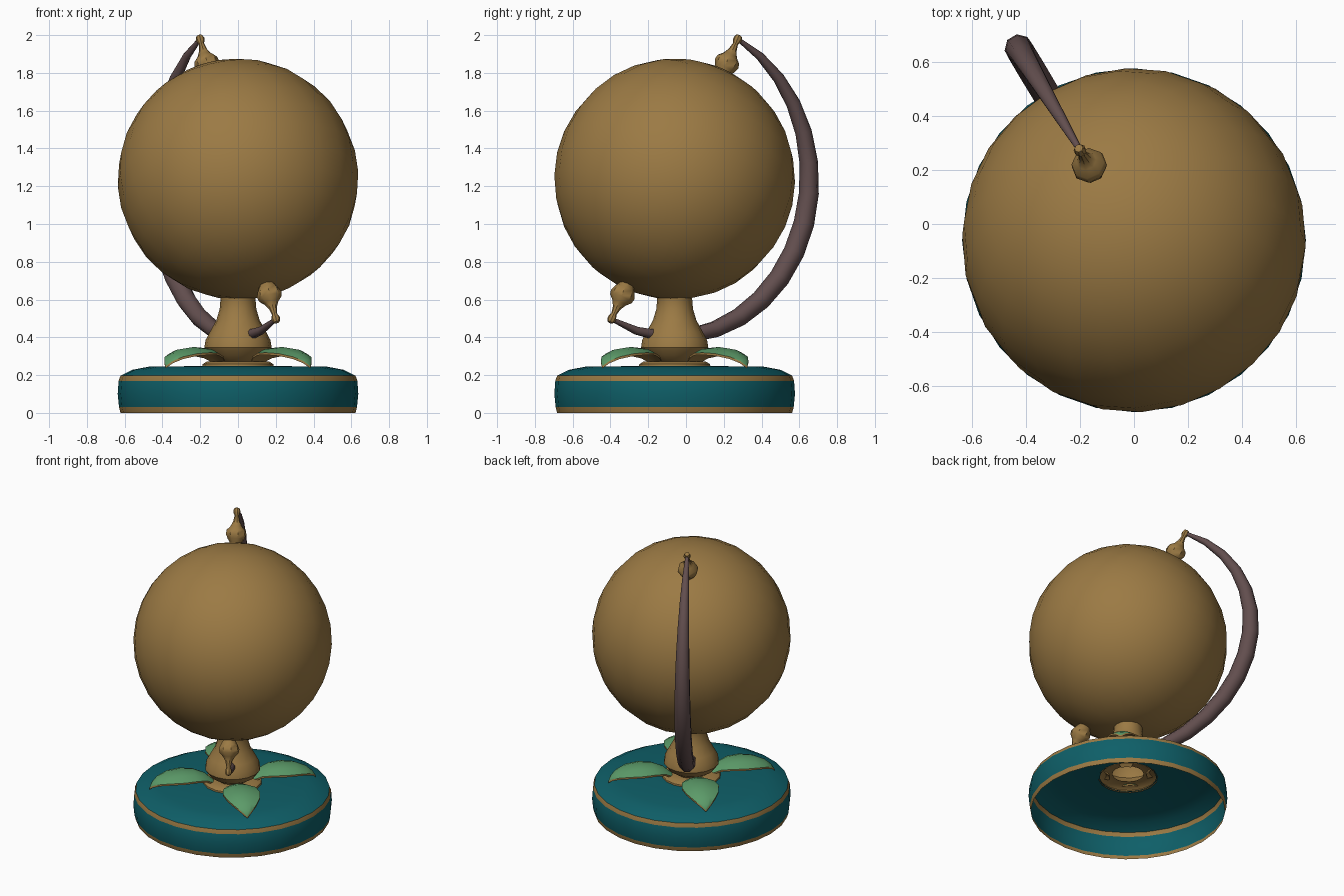
import bpy, bmesh, math
from mathutils import Vector, Matrix

if "Cube" in bpy.data.objects:
    bpy.data.objects.remove(bpy.data.objects["Cube"])


def mat(name, rgb):
    m = bpy.data.materials.new(name)
    m.diffuse_color = (*rgb, 1)
    m.use_nodes = True
    m.node_tree.nodes["Principled BSDF"].inputs["Base Color"].default_value = m.diffuse_color
    return m


GOLD = mat("antique gold", (0.33, 0.195, 0.058))
TEAL = mat("deep teal", (0.0045, 0.114, 0.138))
GREEN = mat("leaf green", (0.107, 0.328, 0.141))
BROWN = mat("dark plum brown", (0.122, 0.076, 0.076))

# Shared layout: globe centre, tilted axis A and the arm's sideways direction B
CY = -0.06
C = Vector((0, CY, 1.238))
TILT, TURN = math.radians(27.7), math.radians(31)
U = Vector((-math.sin(TURN), math.cos(TURN), 0))
Z = Vector((0, 0, 1))
A = U * math.sin(TILT) + Z * math.cos(TILT)
B = U * math.cos(TILT) - Z * math.sin(TILT)
AXIS_ROT = Z.rotation_difference(A).to_matrix().to_4x4()
R = 0.838


def finish(bm, name, mats, angle=40, recalc=True):
    bmesh.ops.remove_doubles(bm, verts=bm.verts, dist=1e-5)
    if recalc:
        bmesh.ops.recalc_face_normals(bm, faces=bm.faces)
    me = bpy.data.meshes.new(name)
    bm.to_mesh(me)
    bm.free()
    for m in mats:
        me.materials.append(m)
    ob = bpy.data.objects.new(name, me)
    bpy.context.collection.objects.link(ob)
    bpy.ops.object.select_all(action='DESELECT')
    ob.select_set(True)
    bpy.context.view_layer.objects.active = ob
    bpy.ops.object.shade_smooth_by_angle(angle=math.radians(angle))
    return ob


def skin(bm, rings, closed=True, bands=None):
    """Bridge rows of points; bands gives a material index per row."""
    rows = [[bm.verts.new(p) for p in ring] for ring in rings]
    n = len(rows[0])
    for i in range(len(rows) - 1):
        for j in range(n if closed else n - 1):
            k = (j + 1) % n
            f = bm.faces.new((rows[i][j], rows[i][k], rows[i + 1][k], rows[i + 1][j]))
            f.material_index = bands[i] if bands else 0
    return rows


def lathe(name, profile, sides, mats, matrix, bands=None, angle=40):
    bm = bmesh.new()
    skin(bm, [[matrix @ Vector((r * math.cos(2 * math.pi * j / sides),
                                r * math.sin(2 * math.pi * j / sides), z))
               for j in range(sides)] for r, z in profile], bands=bands)
    bmesh.ops.dissolve_degenerate(bm, dist=1e-6, edges=bm.edges)
    return finish(bm, name, mats, angle, recalc=False)


UPRIGHT = Matrix.Translation((0, CY, 0))

# Hollow base, open underneath, with two gold bands
lathe("base", [(0.622, 0), (0.63, 0.03), (0.637, 0.10), (0.632, 0.17), (0.622, 0.197),
               (0.56, 0.228), (0.47, 0.245), (0.18, 0.248)],
      28, [TEAL, GOLD], UPRIGHT, bands=[1, 0, 0, 1, 0, 0, 0])

# Foot ring and vase-shaped stem
lathe("stem", [(0.19, 0.242), (0.187, 0.258), (0.165, 0.272), (0.10, 0.272), (0.15, 0.305),
               (0.178, 0.345), (0.172, 0.385), (0.148, 0.43), (0.115, 0.49),
               (0.097, 0.55), (0.092, 0.61), (0.11, 0.66)],
      16, [GOLD], UPRIGHT)

# Globe, turned onto the tilted axis
bm = bmesh.new()
bmesh.ops.create_uvsphere(bm, u_segments=24, v_segments=16, radius=0.638,
                          matrix=Matrix.Translation(C) @ AXIS_ROT)
finish(bm, "globe", [GOLD])

# Pivot finials: a bulb against the globe, thin neck, small ball at the arm tip
for sign, name in ((1, "top_pivot"), (-1, "bottom_pivot")):
    m = Matrix.Translation(C) @ AXIS_ROT
    if sign < 0:
        m = m @ Matrix.Rotation(math.pi, 4, 'X')
    lathe(name, [(0.035, 0.625), (0.055, 0.66), (0.067, 0.69), (0.062, 0.715), (0.038, 0.74),
                 (0.022, 0.77), (0.014, 0.808), (0.022, 0.827), (0.023, 0.84),
                 (0.016, 0.856), (0, 0.862)], 8, [GOLD], m)

# Curved arm: half circle with an eight-sided section, tapered to both ends
bm = bmesh.new()
rings = []
side = A.cross(B)
STEPS = 16
for i in range(STEPS + 1):
    t = math.pi * i / STEPS
    out = A * math.cos(t) + B * math.sin(t)
    r = 0.011 + 0.045 * max(0, math.sin(t)) ** 0.85
    rings.append([C + out * (R - 0.006 * math.sin(t) + r * math.cos(a)) + side * r * math.sin(a)
                  for a in (2 * math.pi * (j + 0.5) / 8 for j in range(8))])
rows = skin(bm, rings)
bm.faces.new(rows[0])
bm.faces.new(rows[-1])
finish(bm, "arm", [BROWN], 50)

# Four drooping leaves: green roof-folded top with gold edge and underside
LEAF = [(0.12, 0.268, 0.03), (0.18, 0.318, 0.07), (0.25, 0.343, 0.105), (0.33, 0.349, 0.12),
        (0.41, 0.340, 0.105), (0.48, 0.314, 0.068), (0.52, 0.283, 0.032), (0.54, 0.250, 0.002)]
for k in range(4):
    bm = bmesh.new()
    m = UPRIGHT @ Matrix.Rotation(math.radians(45 + 90 * k), 4, 'Z')
    rings = []
    for r, z, w in LEAF:
        top = [(r, s * w, z - 0.25 * w * s * s) for s in (-1, -0.5, 0, 0.5, 1)]
        low = [(x, y, zz - 0.012) for x, y, zz in reversed(top)]
        rings.append([m @ Vector(p) for p in top + low])
    rows = skin(bm, rings)
    for row in (rows[0], rows[-1]):
        bm.faces.new(row).material_index = 1
    tops = {v for row in rows for v in row[:5]}
    for f in bm.faces:
        f.material_index = 0 if all(v in tops for v in f.verts) else 1
    finish(bm, f"leaf_{k + 1}", [GREEN, GOLD])
